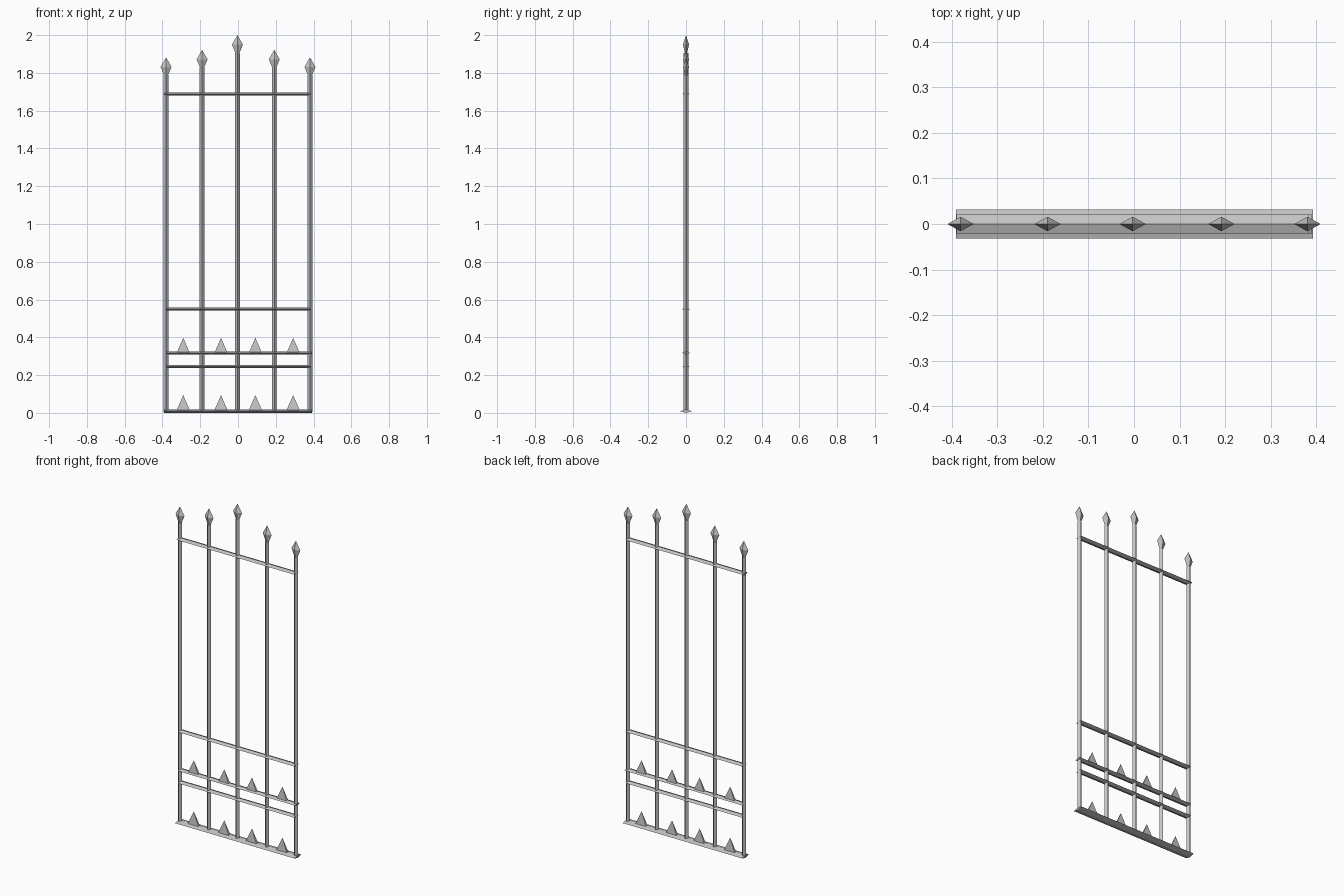
import bpy
from mathutils import Vector

cube = bpy.data.objects.get("Cube")
if cube:
    bpy.data.objects.remove(cube, do_unlink=True)

GREY = (0.56, 0.56, 0.56, 1)
iron = bpy.data.materials.new("light_grey_iron")
iron.use_nodes = True
iron.diffuse_color = GREY
iron.node_tree.nodes["Principled BSDF"].inputs["Base Color"].default_value = GREY


def add_mesh(name, verts, faces):
    mesh = bpy.data.meshes.new(name)
    mesh.from_pydata(verts, [], faces)
    mesh.materials.append(iron)
    obj = bpy.data.objects.new(name, mesh)
    bpy.context.collection.objects.link(obj)


def diamond_bar(name, start, end, u, v):
    """Four-sided bar whose section is a diamond with half axes u and v."""
    u, v = Vector(u), Vector(v)
    verts = [Vector(p) + d for p in (start, end) for d in (u, v, -u, -v)]
    faces = [(i, (i + 1) % 4, (i + 1) % 4 + 4, i + 4) for i in range(4)]
    add_mesh(name, verts, faces + [(3, 2, 1, 0), (4, 5, 6, 7)])


def spearhead(name, x, z):
    """Pointed four-sided spearhead, widest at height z, tapering into its post."""
    w, d, up, down = 0.029, 0.016, 0.05, 0.07
    verts = [(x + w, 0, z), (x, d, z), (x - w, 0, z), (x, -d, z),
             (x, 0, z + up), (x, 0, z - down)]
    faces = []
    for i in range(4):
        j = (i + 1) % 4
        faces += [(i, j, 4), (j, i, 5)]
    add_mesh(name, verts, faces)


def spike(name, x, z):
    """Thin upright pyramid standing on a rail."""
    w, d, h = 0.036, 0.008, 0.082
    verts = [(x - w, -d, z), (x + w, -d, z), (x + w, d, z), (x - w, d, z), (x, 0, z + h)]
    faces = [(i, (i + 1) % 4, 4) for i in range(4)] + [(3, 2, 1, 0)]
    add_mesh(name, verts, faces)


# Upright posts with spearheads
posts = ((-0.381, 1.832), (-0.19, 1.872), (-0.003, 1.95), (0.192, 1.872), (0.381, 1.832))
for n, (x, z) in enumerate(posts, 1):
    diamond_bar(f"post_{n}", (x, 0, 0.005), (x, 0, z - 0.044), (0.013, 0, 0), (0, 0.013, 0))
    spearhead(f"spearhead_{n}", x, z)

# Horizontal rails
rails = {"top_rail": (1.689, -0.39, 0.384), "middle_rail": (0.549, -0.382, 0.384),
         "spiked_rail": (0.318, -0.382, 0.391), "lower_rail": (0.245, -0.382, 0.384)}
for name, (z, x0, x1) in rails.items():
    diamond_bar(name, (x0, 0, z), (x1, 0, z), (0, 0.021, 0), (0, 0, 0.008))
diamond_bar("base_rail", (-0.391, 0, 0.009), (0.393, 0, 0.009), (0, 0.032, 0), (0, 0, 0.009))

# Spikes between the posts
for row, z in (("base", 0.012), ("upper", 0.315)):
    for n, x in enumerate((-0.29, -0.09, 0.092, 0.292), 1):
        spike(f"{row}_spike_{n}", x, z)
